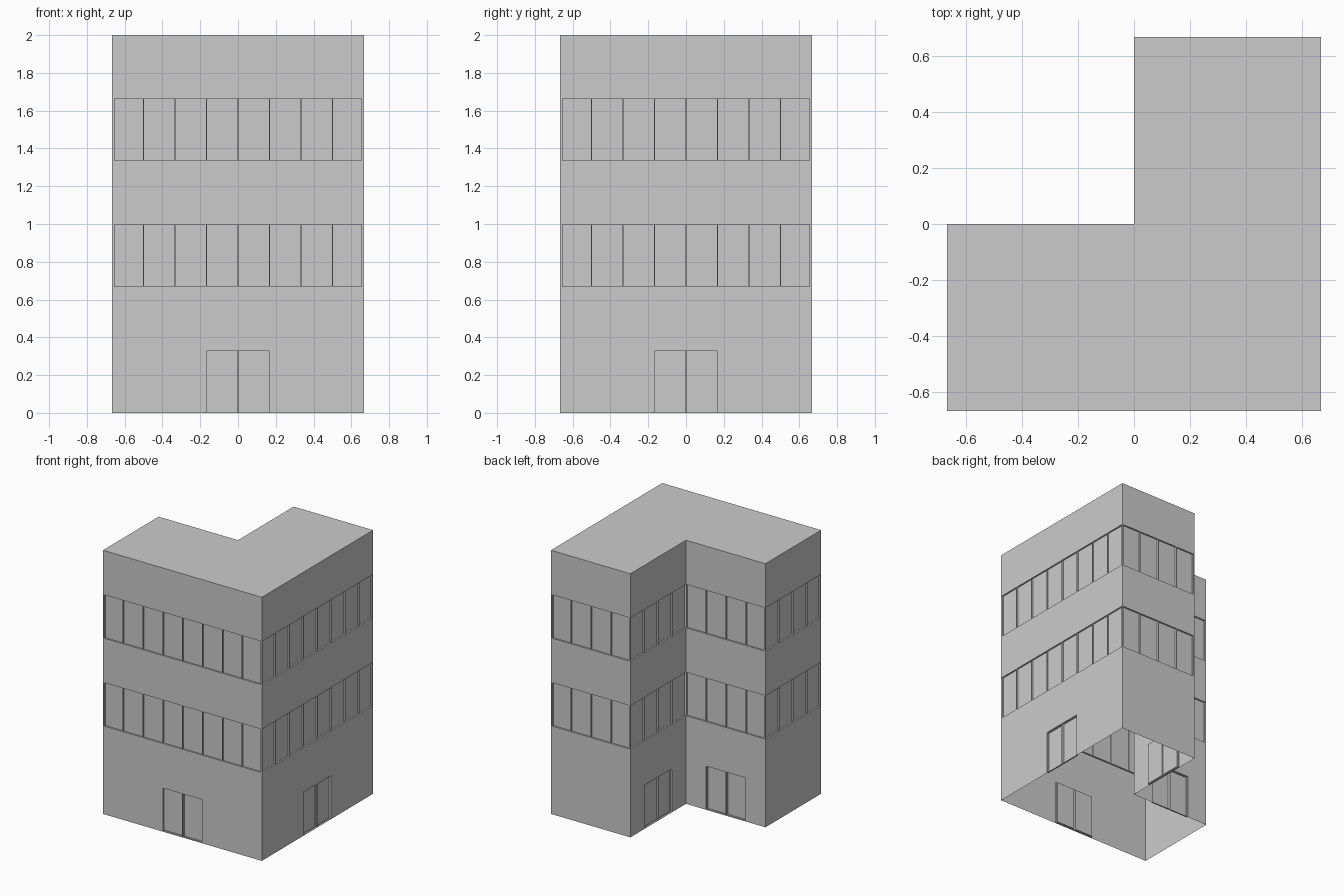
import bpy, bmesh
from mathutils import Vector

if "Cube" in bpy.data.objects:
    bpy.data.objects.remove(bpy.data.objects["Cube"])

H = 2 / 3            # half width of the building
ROW = 1 / 3          # height of one wall band
COL = 1 / 6          # width of one window or door leaf
# L-shaped footprint, counter-clockwise
PLAN = [(-H, -H), (H, -H), (H, H), (0, H), (0, 0), (-H, 0)]
DOOR_WALLS = {0, 1, 3, 4}
WINDOW_ROWS = {2, 4}


def make_object(name, bm):
    mesh = bpy.data.meshes.new(name)
    bm.to_mesh(mesh)
    bm.free()
    obj = bpy.data.objects.new(name, mesh)
    bpy.context.collection.objects.link(obj)
    return obj


def recess(bm, faces, frame, depth):
    """Leave a narrow frame round each face, then push the face straight in."""
    bm.normal_update()
    bmesh.ops.inset_individual(bm, faces=faces, thickness=frame, depth=0)
    bm.normal_update()
    bmesh.ops.inset_individual(bm, faces=faces, thickness=0, depth=-depth)


# Walls: a grid of cells along every side of the footprint
bm = bmesh.new()
windows, doors = [], []
for i, start in enumerate(PLAN):
    a = Vector((*start, 0))
    b = Vector((*PLAN[(i + 1) % len(PLAN)], 0))
    step = (b - a).normalized() * COL
    count = round((b - a).length / COL)
    for row in range(6):
        low, high = Vector((0, 0, row * ROW)), Vector((0, 0, (row + 1) * ROW))
        for c in range(count):
            p, q = a + step * c, a + step * (c + 1)
            face = bm.faces.new([bm.verts.new(v) for v in (p + low, q + low, q + high, p + high)])
            if row in WINDOW_ROWS:
                windows.append(face)
            elif row == 0 and i in DOOR_WALLS and c in (count // 2 - 1, count // 2):
                doors.append(face)
bmesh.ops.remove_doubles(bm, verts=bm.verts[:], dist=1e-4)

# Window panes and double doors
recess(bm, windows, 0.003, 0.012)
recess(bm, doors, 0.004, 0.012)
recess(bm, doors, 0.005, 0.004)
make_object("walls", bm)

# Flat roof; the underside of the building stays open
bm = bmesh.new()
bm.faces.new([bm.verts.new((x, y, 2)) for x, y in PLAN])
make_object("roof", bm)
